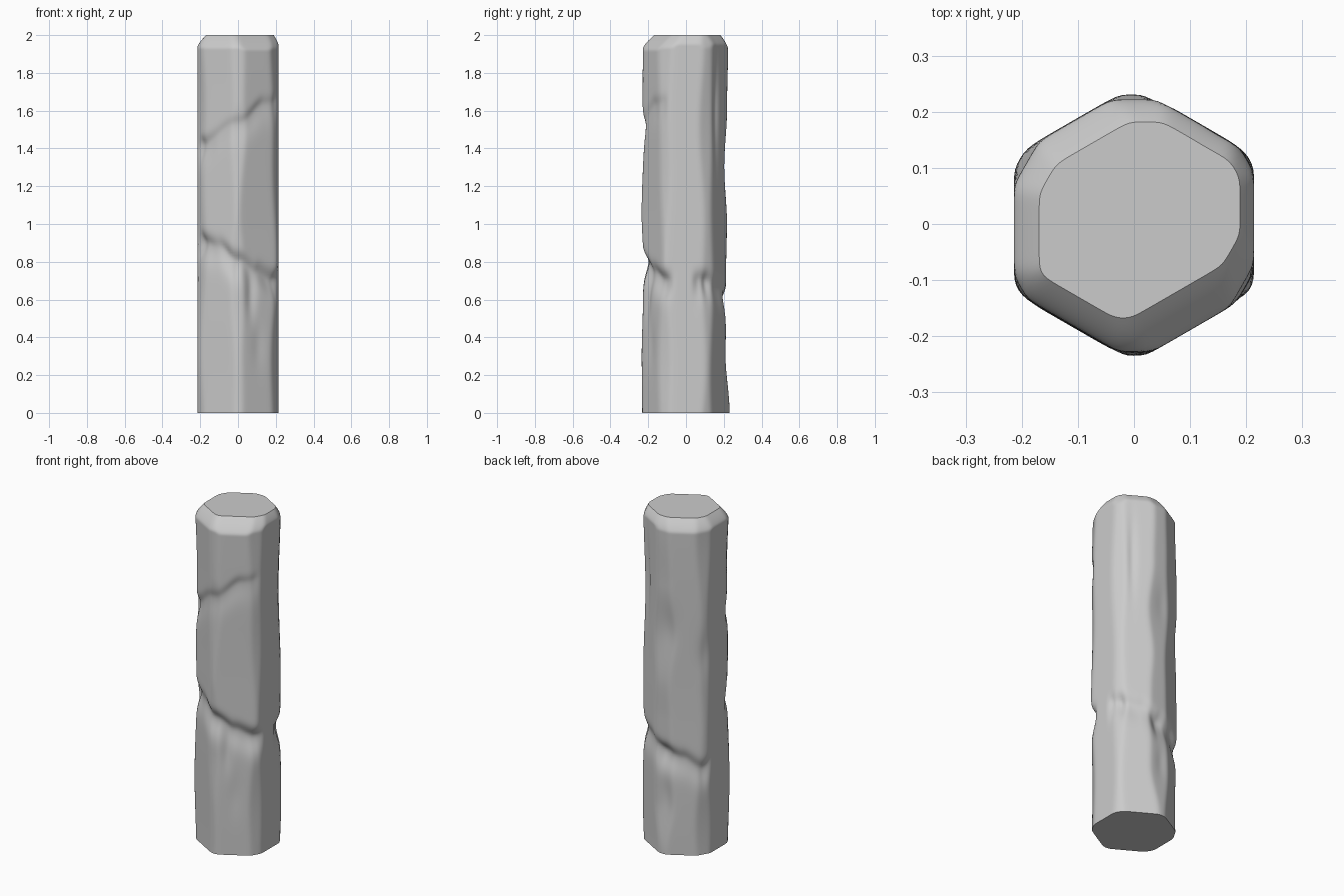
import bpy, bmesh, math
from math import sin, cos, exp, log, radians, pi

if "Cube" in bpy.data.objects:
    bpy.data.objects.remove(bpy.data.objects["Cube"])

SEG = 132


def lerp_table(table, x):
    for (a, va), (b, vb) in zip(table, table[1:]):
        if x <= b:
            t = max(0, (x - a) / (b - a))
            t = t * t * (3 - 2 * t)
            return va + (vb - va) * t
    return table[-1][1]


def gauss(x, w):
    return exp(-(x / w) ** 2)


# Chipped bevel around the top: inset and height for each flat side (0, 60 ... 300 degrees)
TOP = [(.025, .05), (.03, .05), (.05, .07), (.045, .06), (.05, .07), (.07, .08)]

# Worn corner profiles (height, distance from axis) for the back and front corners
BACK = [(0, .231), (.3, .21), (.47, .212), (.8, .213), (1, .217), (1.3, .203), (1.6, .217), (1.9, .222), (2, .222)]
FRONT = [(0, .232), (.3, .235), (.6, .228), (.85, .228), (1.05, .236), (1.5, .222), (1.65, .23), (2, .228)]

# Cracks: angle -> height, and angle -> depth
LOW_Z = [(20, .70), (60, .66), (90, .60), (120, .57), (150, .51), (180, .70), (210, .90), (240, .875),
         (270, .80), (300, .74), (330, .70), (380, .70)]
LOW_D = [(20, .022), (30, .034), (42, .02), (70, .016), (90, .036), (120, .02), (148, .022), (166, 0), (194, 0),
         (210, .03), (240, .016), (270, .032), (300, .024), (328, .036), (346, 0), (366, 0), (380, .022)]
HIGH_Z = [(190, 1.37), (210, 1.42), (270, 1.53), (310, 1.63), (340, 1.65)]
HIGH_D = [(196, 0), (210, .022), (240, .012), (270, .01), (305, .012), (325, .008), (338, 0)]


def corner_distance(k, z):
    if k == 1:
        return lerp_table(BACK, z)
    if k == 4:
        return lerp_table(FRONT, z)
    return .229 + .005 * sin(3.1 * z + 2.3 * k) + .004 * sin(7.3 * z + 1.7 * k)


def radius(th, z):
    deg = math.degrees(th) % 360
    planes = []
    for k in range(6):
        inset, h = TOP[k]
        cut = inset * max(0, (z - 2 + h) / h) ** 1.3
        wear = 0 if k in (0, 3) else .003 * (1 + sin(4.1 * z + 2 * k))
        planes.append((k * 60, .214 - wear - cut))
        i2, h2 = TOP[(k + 1) % 6]
        cc = (inset + i2) * .5 * max(0, (z - 1.93) / .07) ** 1.4
        planes.append((k * 60 + 30, corner_distance(k, z) - cc))
    k0 = .0035
    total = 0
    for phi, d in planes:
        c = cos(th - radians(phi))
        if c > .3:
            total += exp(-(d / c - .2) / k0)
    r = .2 - k0 * log(total)
    # Main crack: abrupt upper lip, long soft lower slope
    a = deg if deg >= 20 else deg + 360
    t = z - lerp_table(LOW_Z, a)
    r -= lerp_table(LOW_D, a) * gauss(t, .045 if t > 0 else .085)
    # Upper crack across the front
    if 196 < deg < 338:
        t = z - lerp_table(HIGH_Z, deg)
        r -= lerp_table(HIGH_D, deg) * gauss(t, .035 if t > 0 else .09)
    # Small dents: angle, height, angular width, vertical width, depth
    for da, dz, wa, wz, dd in ((47, 1.6, 6, .22, .01), (288, .62, 8, .12, .012), (300, .36, 10, .12, .005),
                               (100, 1.35, 14, .12, .006), (150, 1.2, 9, .12, .009), (95, .35, 10, .1, .006)):
        r -= dd * gauss(deg - da, wa) * gauss(z - dz, wz)
    return r


# Stone pillar lofted from rings
bm = bmesh.new()
heights = [i * 1.9 / 130 for i in range(131)] + [1.9 + .1 * i / 12 for i in range(1, 13)]
rings = []
for z in heights:
    ring = []
    for i in range(SEG):
        th = 2 * pi * i / SEG
        r = radius(th, z)
        ring.append(bm.verts.new((r * cos(th), r * sin(th), z)))
    rings.append(ring)
for lo, hi in zip(rings, rings[1:]):
    for i in range(SEG):
        j = (i + 1) % SEG
        bm.faces.new((lo[i], lo[j], hi[j], hi[i]))
bm.faces.new(list(reversed(rings[0])))
bm.faces.new(rings[-1])

mesh = bpy.data.meshes.new("stone_pillar")
bm.to_mesh(mesh)
bm.free()
pillar = bpy.data.objects.new("stone_pillar", mesh)
bpy.context.collection.objects.link(pillar)
bpy.context.view_layer.objects.active = pillar
pillar.select_set(True)
bpy.ops.object.shade_smooth_by_angle(angle=radians(35))
